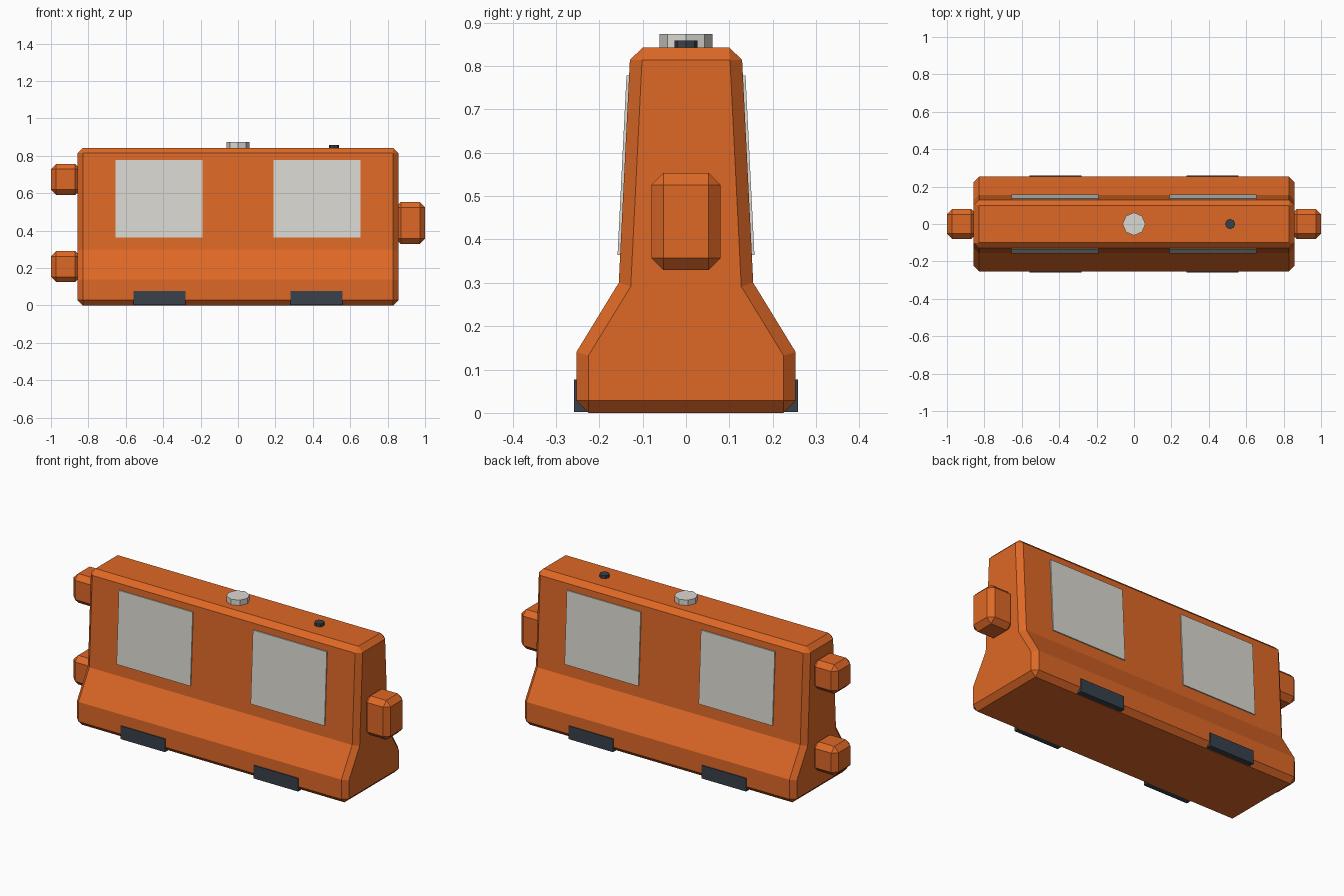
import bpy, bmesh, math
from mathutils import Matrix

if "Cube" in bpy.data.objects:
    bpy.data.objects.remove(bpy.data.objects["Cube"])


def material(name, rgb):
    m = bpy.data.materials.new(name)
    m.diffuse_color = (*rgb, 1)
    m.use_nodes = True
    m.node_tree.nodes["Principled BSDF"].inputs["Base Color"].default_value = m.diffuse_color
    return m


ORANGE = material("orange plastic", (0.73, 0.14, 0.02))
WHITE = material("off white", (0.70, 0.69, 0.64))
DARK = material("dark rubber", (0.04, 0.052, 0.07))


def finish(name, bm, mat, bevel=0):
    bmesh.ops.recalc_face_normals(bm, faces=bm.faces)
    me = bpy.data.meshes.new(name)
    bm.to_mesh(me)
    bm.free()
    me.materials.append(mat)
    ob = bpy.data.objects.new(name, me)
    bpy.context.collection.objects.link(ob)
    if bevel:
        mod = ob.modifiers.new("chamfer", 'BEVEL')
        mod.width, mod.segments = bevel, 1
        mod.limit_method, mod.angle_limit = 'ANGLE', math.radians(40)
    return ob


def prism(name, profile, x0, x1, mat, bevel=0):
    """Extrude a (y, z) outline along x."""
    bm = bmesh.new()
    face = bm.faces.new([bm.verts.new((x0, y, z)) for y, z in profile])
    new = bmesh.ops.extrude_face_region(bm, geom=[face])["geom"]
    bmesh.ops.translate(bm, vec=(x1 - x0, 0, 0),
                        verts=[v for v in new if isinstance(v, bmesh.types.BMVert)])
    return finish(name, bm, mat, bevel)


def block(name, x0, x1, y0, y1, z0, z1, mat, bevel=0):
    return prism(name, [(y0, z0), (y1, z0), (y1, z1), (y0, z1)], x0, x1, mat, bevel)


def disc(name, x, radius, z0, z1, mat):
    bm = bmesh.new()
    bmesh.ops.create_cone(bm, cap_ends=True, segments=8, radius1=radius, radius2=radius,
                          depth=z1 - z0, matrix=Matrix.Translation((x, 0, (z0 + z1) / 2)))
    return finish(name, bm, mat)


# Barrier body
half = [(0.253, 0), (0.253, 0.14), (0.155, 0.30), (0.128, 0.842)]
outline = half + [(-y, z) for y, z in reversed(half)]
prism("barrier_body", outline, -0.857, 0.857, ORANGE, 0.028)

# Interlocking end lugs
block("left_upper_lug", -1.0, -0.843, -0.08, 0.08, 0.591, 0.757, ORANGE, 0.028)
block("left_lower_lug", -1.0, -0.843, -0.08, 0.08, 0.125, 0.291, ORANGE, 0.028)
block("right_lug", 0.843, 1.0, -0.08, 0.08, 0.329, 0.553, ORANGE, 0.028)


def wall(z):
    """Half depth of the sloped upper wall at height z."""
    return 0.155 - 0.027 * (z - 0.30) / 0.542


# Reflective panels and base pads on both faces
for sy, face in ((-1, "front"), (1, "back")):
    for sx, side in ((-1, "left"), (1, "right")):
        lo, hi = 0.364, 0.778
        x0, x1 = sorted((sx * 0.19, sx * 0.656))
        panel = [(sy * (wall(z) + d), z)
                 for z, d in ((lo, -0.003), (lo, 0.006), (hi, 0.006), (hi, -0.003))]
        prism(f"{face}_{side}_panel", panel, x0, x1, WHITE)
        x0, x1 = sorted((sx * 0.28, sx * 0.56))
        y0, y1 = sorted((sy * 0.226, sy * 0.258))
        block(f"{face}_{side}_pad", x0, x1, y0, y1, 0.002, 0.077, DARK)

# Filler cap and vent plug on the top
disc("filler_cap", 0, 0.061, 0.835, 0.873, WHITE)
disc("vent_plug", 0.514, 0.027, 0.835, 0.859, DARK)
